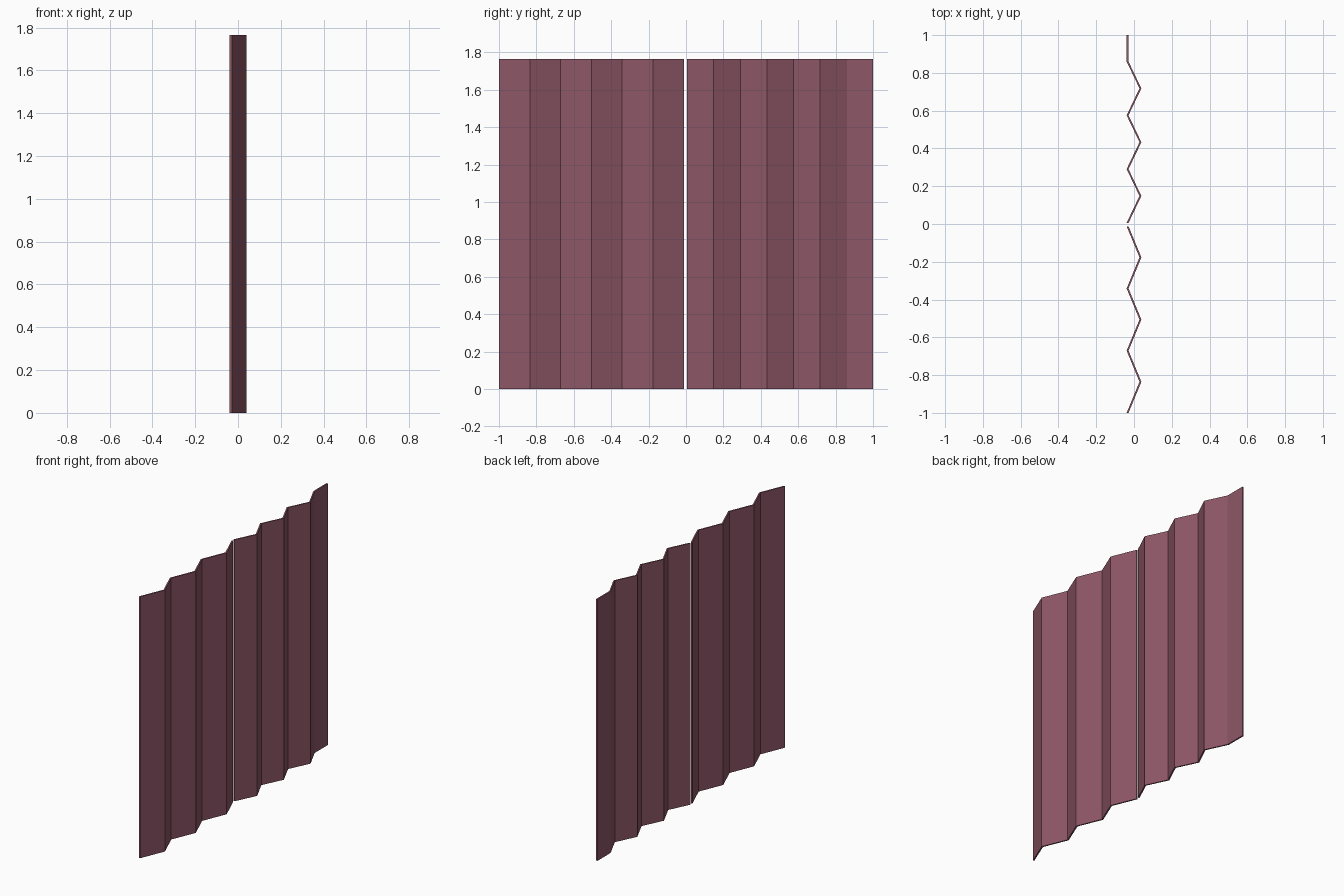
import bpy
import bmesh

if "Cube" in bpy.data.objects:
    bpy.data.objects.remove(bpy.data.objects["Cube"])

HEIGHT = 1.765
THICK = 0.01
LEFT, RIGHT = -0.039, 0.029   # x of the two fold lines (left faces)

mat = bpy.data.materials.new("plum_fabric")
mat.diffuse_color = (0.27, 0.095, 0.135, 1.0)
mat.use_nodes = True
mat.node_tree.nodes["Principled BSDF"].inputs["Base Color"].default_value = mat.diffuse_color


def pleated_panel(name, y_start, y_end, pleats, flat_end=None):
    """Zigzag sheet standing on the ground, with an optional flat last leaf."""
    path = [(RIGHT if i % 2 else LEFT, y_start + (y_end - y_start) * i / pleats)
            for i in range(pleats + 1)]
    if flat_end is not None:
        path.append((path[-1][0], flat_end))

    bm = bmesh.new()
    # four corners of the sheet's cross-section at every fold
    rings = [[bm.verts.new(c) for c in ((x, y, 0), (x + THICK, y, 0),
                                        (x + THICK, y, HEIGHT), (x, y, HEIGHT))]
             for x, y in path]
    for a, b in zip(rings, rings[1:]):
        for i in range(4):
            j = (i + 1) % 4
            bm.faces.new((a[i], a[j], b[j], b[i]))
    bm.faces.new(rings[0])
    bm.faces.new(rings[-1])
    bmesh.ops.recalc_face_normals(bm, faces=bm.faces)

    mesh = bpy.data.meshes.new(name)
    bm.to_mesh(mesh)
    bm.free()
    mesh.materials.append(mat)
    obj = bpy.data.objects.new(name, mesh)
    bpy.context.collection.objects.link(obj)
    return obj


# Front panel: six equal leaves
pleated_panel("front_folding_panel", -1.0, -0.012, 6)
# Back panel: six leaves plus a straight leaf at the far end
pleated_panel("back_folding_panel", 0.006, 0.86, 6, flat_end=1.0)
